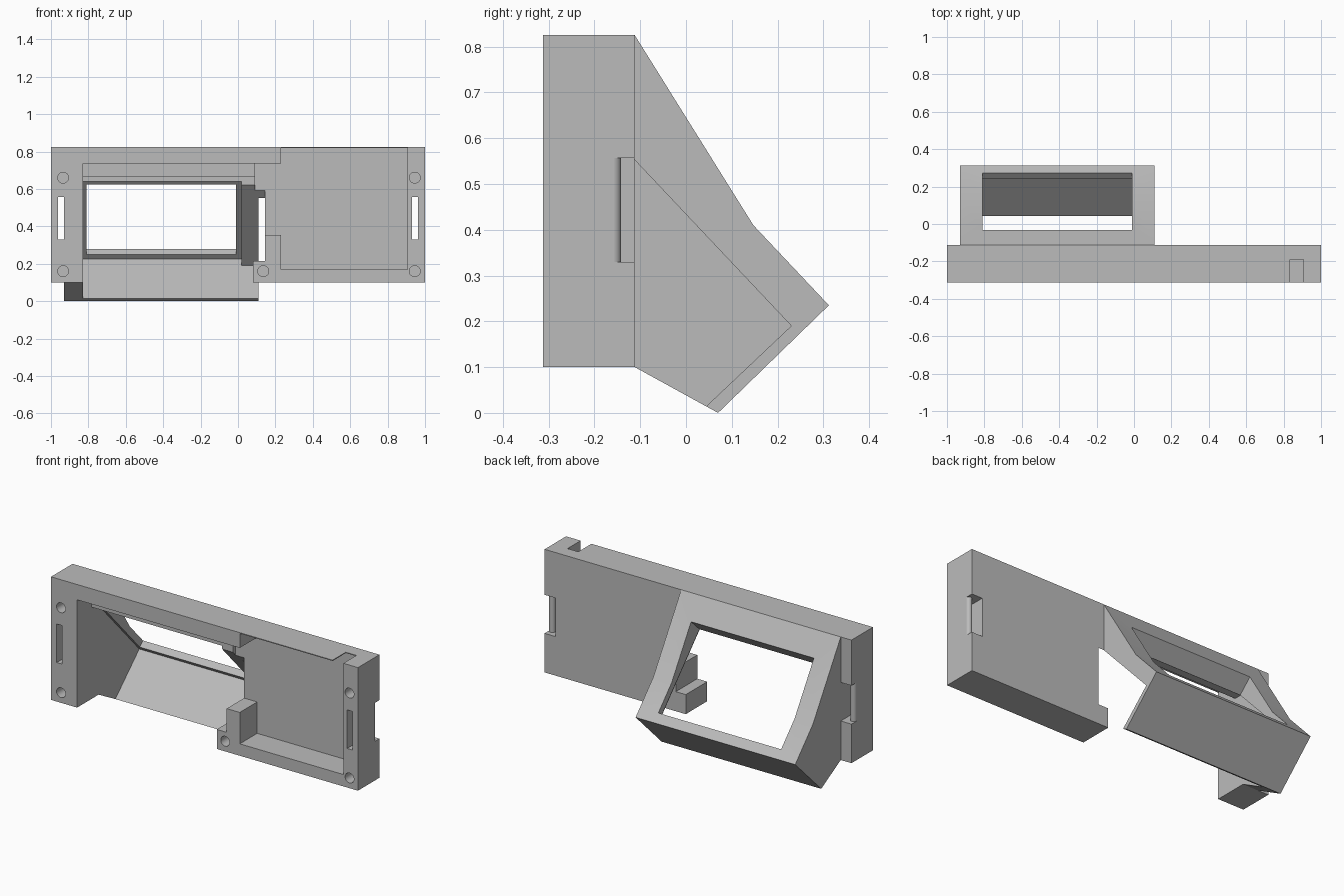
import bpy, bmesh, math
from mathutils import Vector

cube = bpy.data.objects.get("Cube")
if cube:
    bpy.data.objects.remove(cube, do_unlink=True)

grey = bpy.data.materials.new("plain grey")
grey.use_nodes = True
colour = (0.5, 0.5, 0.5, 1)
grey.diffuse_color = colour
grey.node_tree.nodes["Principled BSDF"].inputs["Base Color"].default_value = colour


def finish(name, bm):
    bmesh.ops.recalc_face_normals(bm, faces=bm.faces)
    mesh = bpy.data.meshes.new(name)
    bm.to_mesh(mesh)
    bm.free()
    mesh.materials.append(grey)
    ob = bpy.data.objects.new(name, mesh)
    bpy.context.scene.collection.objects.link(ob)
    return ob


def prism(name, x0, x1, profile):
    """Extrude a (y, z) profile from x0 to x1."""
    bm = bmesh.new()
    face = bm.faces.new([bm.verts.new((x0, y, z)) for y, z in profile])
    out = bmesh.ops.extrude_face_region(bm, geom=[face])
    moved = [v for v in out["geom"] if isinstance(v, bmesh.types.BMVert)]
    bmesh.ops.translate(bm, verts=moved, vec=(x1 - x0, 0, 0))
    return finish(name, bm)


def block(name, x0, x1, y0, y1, z0, z1):
    return prism(name, x0, x1, [(y0, z0), (y1, z0), (y1, z1), (y0, z1)])


def rod(name, x, y, z, radius, length, axis, sides=32):
    bm = bmesh.new()
    bmesh.ops.create_cone(bm, cap_ends=True, segments=sides,
                          radius1=radius, radius2=radius, depth=length)
    ob = finish(name, bm)
    if axis == "Y":
        ob.rotation_euler.x = math.pi / 2
    ob.location = (x, y, z)
    return ob


def combine(target, tool, operation="DIFFERENCE"):
    mod = target.modifiers.new("cut", "BOOLEAN")
    mod.operation, mod.solver, mod.object = operation, "EXACT", tool
    bpy.context.view_layer.update()
    graph = bpy.context.evaluated_depsgraph_get()
    mesh = bpy.data.meshes.new_from_object(target.evaluated_get(graph))
    target.modifiers.clear()
    target.data = mesh
    bpy.data.objects.remove(tool, do_unlink=True)


FRONT, BACK, WALL = -0.312, -0.112, -0.15
LOW, TOP = 0.1, 0.825
OUT = -0.4    # cutters start ahead of the front

# Main case with the angled hood behind it
case = block("display_housing", -1, 1, FRONT, BACK, LOW, TOP)
hood = prism("hood", -0.93, 0.11, [
    (-0.2, 0.8), (BACK, TOP), (0.147, 0.41), (0.312, 0.235),
    (0.07, 0), (BACK, LOW), (-0.2, 0.13)])
combine(case, hood, "UNION")

# Hollow under the sloping display plane, open below and on one side
corner = Vector((0.23, 0.19))
normal = Vector((0.727, 0.687))
along = Vector((-0.687, 0.727))
combine(case, prism("hollow", -0.83, 0.145, [
    (-0.176, 0.62), corner, corner - normal * 0.36,
    (OUT, -0.1), (OUT, 0.62)]))

# Stepped upper cavity, electronics bay and cable notch
combine(case, prism("upper_cavity", -0.83, 0.09, [
    (OUT, 0.6), (-0.176, 0.6), (-0.176, 0.67), (-0.165, 0.67),
    (-0.165, 0.735), (OUT, 0.735)]))
combine(case, block("bay_link", 0.09, 0.25, OUT, WALL, 0.355, 0.735))
combine(case, block("link_opening", 0.09, 0.145, OUT, WALL, 0.3, 0.4))
combine(case, block("bay", 0.23, 0.905, OUT, WALL, 0.17, 0.82))
combine(case, block("notch", 0.835, 0.905, OUT, -0.19, 0.75, 0.9))

# Display pocket and the window through the hood
floor = corner + normal * 0.05
combine(case, prism("pocket", -0.83, 0.02, [
    floor, floor + along * 0.571, (-0.3, 0.64), (-0.3, 0.3),
    floor - normal * 0.1]))
low, high = floor + along * 0.035, floor + along * 0.55
combine(case, prism("window", -0.81, -0.01, [
    low - normal * 0.03, low + normal * 0.3,
    high + normal * 0.3, high - normal * 0.03]))

# Corner foot beside the hollow
combine(case, block("foot", 0.08, 0.2, FRONT, BACK, LOW, 0.215), "UNION")

# Strap slots at both ends, each with a rounded bar
for side in (-1, 1):
    a, b, c = sorted((0.93 * side, 0.963 * side)), side * 0.94, side * 1.05
    combine(case, block("slot", a[0], a[1], OUT, -0.1, 0.33, 0.557))
    combine(case, block("recess", min(b, c), max(b, c), -0.157, -0.1, 0.33, 0.557))
    bar = rod("bar", side * 0.9815, -0.16, 0.4435, 0.0184, 0.235, "Z")
    combine(case, bar, "UNION")

# Blind screw holes in the front
for x, z in ((-0.935, 0.66), (-0.935, 0.16), (0.945, 0.66),
             (0.945, 0.16), (0.135, 0.16)):
    combine(case, rod("hole", x, FRONT, z, 0.029, 0.2, "Y"))

bpy.ops.object.select_all(action="DESELECT")
case.select_set(True)
bpy.context.view_layer.objects.active = case
bpy.ops.object.shade_smooth_by_angle(angle=math.radians(25))
